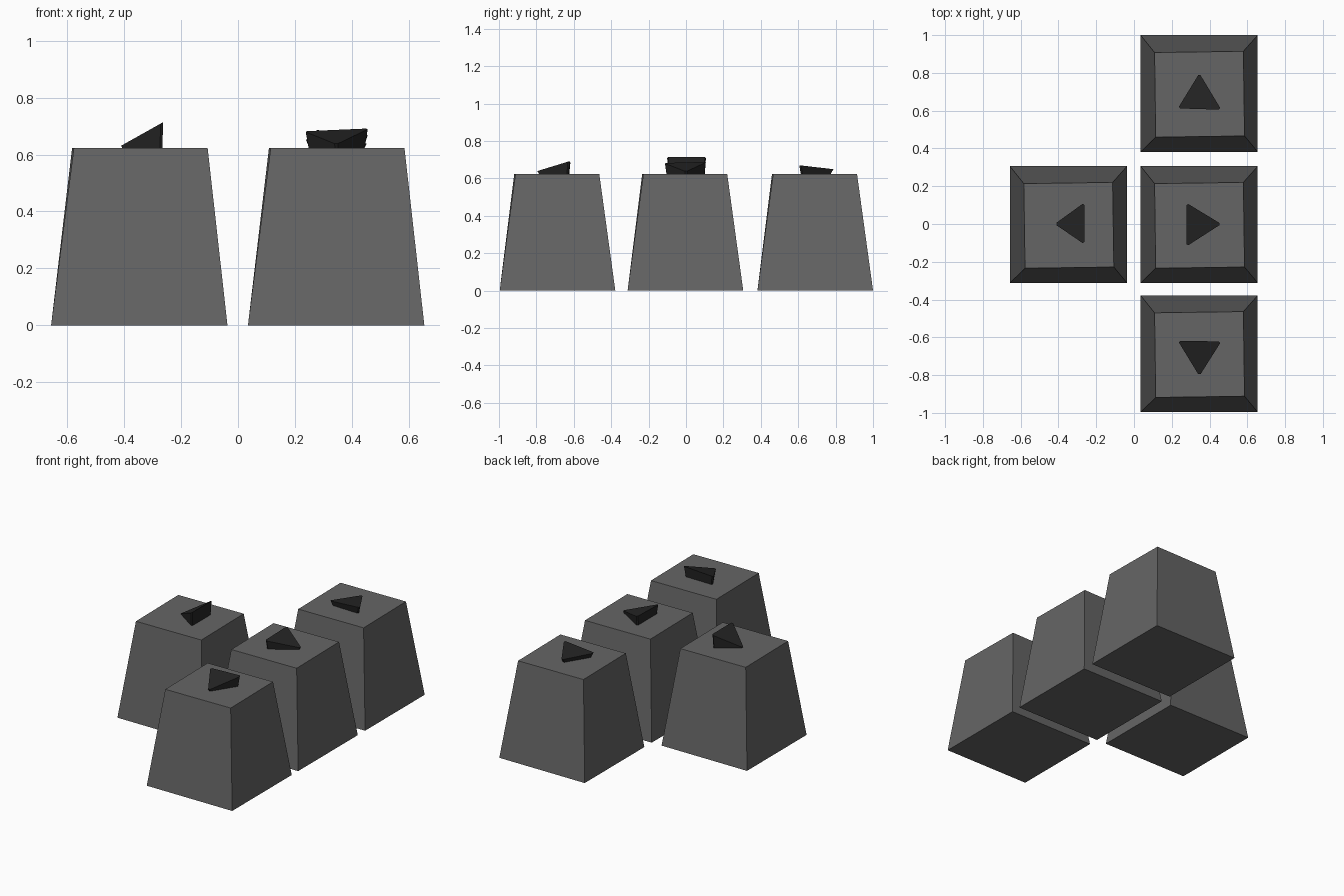
import bpy
import bmesh
from mathutils import Matrix, Vector

if "Cube" in bpy.data.objects:
    bpy.data.objects.remove(bpy.data.objects["Cube"])


def material(name, value):
    mat = bpy.data.materials.new(name)
    mat.diffuse_color = (value, value, value, 1)
    mat.use_nodes = True
    mat.node_tree.nodes["Principled BSDF"].inputs["Base Color"].default_value = mat.diffuse_color
    return mat


def loft(name, bottom, top, mat):
    """Closed solid between two matching counter-clockwise loops."""
    bm = bmesh.new()
    lo = [bm.verts.new(p) for p in bottom]
    hi = [bm.verts.new(p) for p in top]
    n = len(lo)
    bm.faces.new(lo[::-1])
    bm.faces.new(hi)
    for i in range(n):
        j = (i + 1) % n
        bm.faces.new((lo[i], lo[j], hi[j], hi[i]))
    bmesh.ops.recalc_face_normals(bm, faces=bm.faces)
    mesh = bpy.data.meshes.new(name)
    bm.to_mesh(mesh)
    bm.free()
    mesh.materials.append(mat)
    obj = bpy.data.objects.new(name, mesh)
    bpy.context.collection.objects.link(obj)
    return obj


KEY = material("key_grey", 0.13)
ARROW = material("arrow_dark", 0.018)
TOP = 0.624
SIGNS = [(-1, -1), (1, -1), (1, 1), (-1, 1)]


def key_cap(name, cx, cy):
    # tapered cap whose top is turned by under a degree
    turn = Matrix.Rotation(0.014, 3, 'Z')
    bottom = [Vector((cx + 0.31 * x, cy + 0.309 * y, 0)) for x, y in SIGNS]
    top = [Vector((cx + 0.002, cy - 0.004, TOP)) +
           turn @ Vector((0.235 * x, 0.224 * y, 0)) for x, y in SIGNS]
    loft(name, bottom, top, KEY)


def arrow(name, corners, inset):
    # tilted triangular wedge with clipped corners and a smaller foot
    pts = [Vector(c) for c in corners]
    top = []
    for i, p in enumerate(pts):
        for q in (pts[i - 1], pts[(i + 1) % 3]):
            top.append(p + (q - p).normalized() * 0.012)
    mid = sum(pts, Vector()) / 3
    bottom = []
    for p in top:
        q = p.lerp(mid, inset)
        bottom.append((q.x, q.y, TOP - 0.004))
    loft(name, bottom, top, ARROW)


# four keys in an offset cross
key_cap("left_key", -0.347, -0.003)
key_cap("right_key", 0.345, -0.003)
key_cap("up_key", 0.345, 0.691)
key_cap("down_key", 0.345, -0.687)

# raised arrows: tip first, then the two base corners (counter-clockwise)
arrow("left_arrow", [(-0.42, 0, 0.626), (-0.263, -0.107, 0.714), (-0.263, 0.113, 0.714)], 0.06)
arrow("right_arrow", [(0.462, 0, 0.636), (0.277, 0.112, 0.688), (0.277, -0.119, 0.682)], 0.08)
arrow("up_arrow", [(0.346, 0.798, 0.648), (0.232, 0.612, 0.653), (0.462, 0.605, 0.67)], 0.14)
arrow("down_arrow", [(0.346, -0.805, 0.636), (0.462, -0.622, 0.692), (0.232, -0.618, 0.682)], 0.1)
